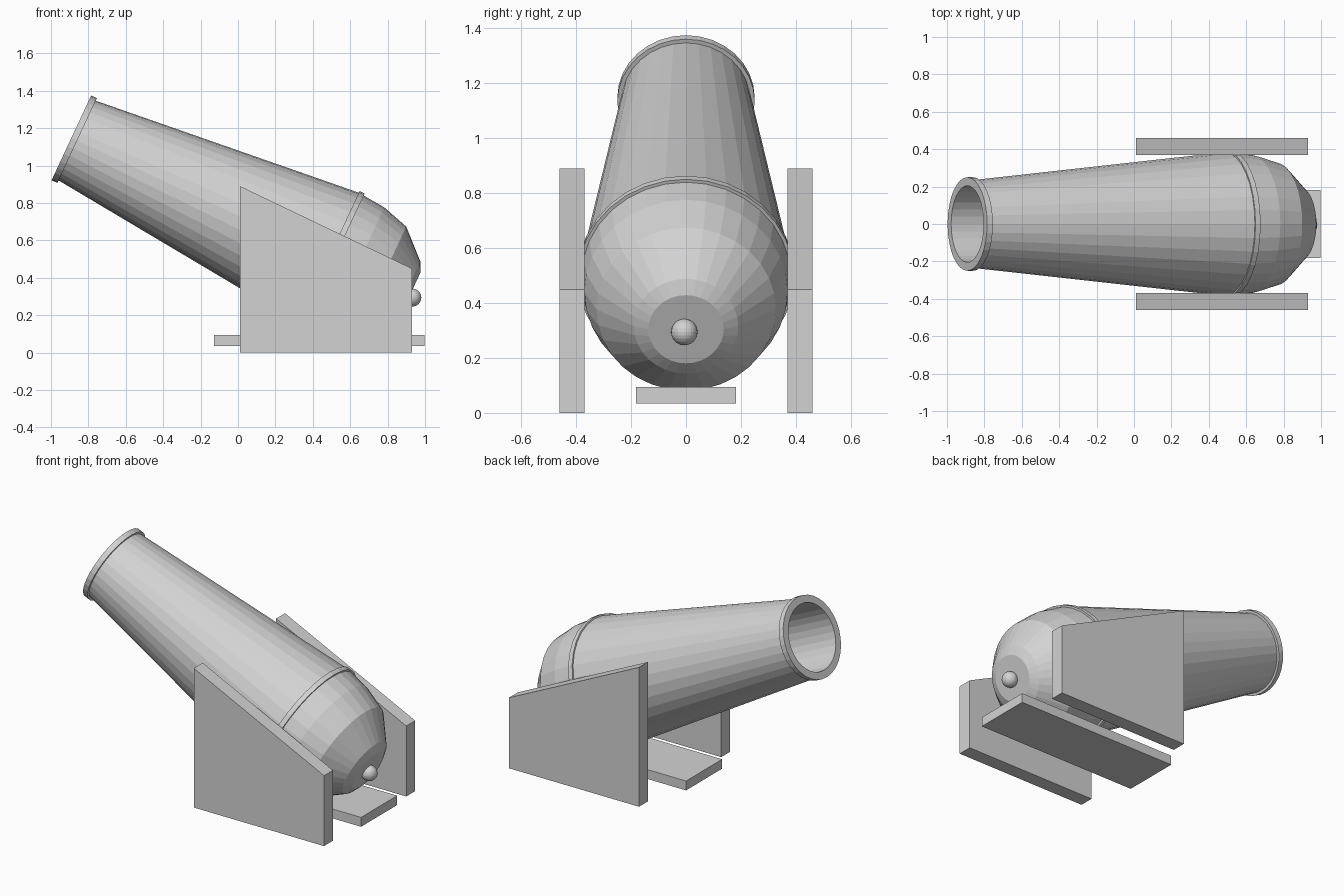
import bpy, bmesh, math
from mathutils import Matrix, Vector

cube = bpy.data.objects.get("Cube")
if cube:
    bpy.data.objects.remove(cube)

grey = bpy.data.materials.new("plain_grey")
grey.use_nodes = True
grey.diffuse_color = (0.65, 0.65, 0.65, 1)
grey.node_tree.nodes["Principled BSDF"].inputs["Base Color"].default_value = (0.65, 0.65, 0.65, 1)


def add_object(name, bm):
    bmesh.ops.recalc_face_normals(bm, faces=bm.faces)
    mesh = bpy.data.meshes.new(name)
    bm.to_mesh(mesh)
    bm.free()
    mesh.materials.append(grey)
    obj = bpy.data.objects.new(name, mesh)
    bpy.context.collection.objects.link(obj)
    return obj


def slab(name, outline, y0, y1):
    """Extrude an x-z outline from y0 to y1."""
    bm = bmesh.new()
    face = bm.faces.new([bm.verts.new((x, y0, z)) for x, z in outline])
    ext = bmesh.ops.extrude_face_region(bm, geom=[face])
    verts = [v for v in ext["geom"] if isinstance(v, bmesh.types.BMVert)]
    bmesh.ops.translate(bm, verts=verts, vec=(0, y1 - y0, 0))
    return add_object(name, bm)


def lathe(name, profile, sides=32):
    """Spin a (distance, radius) profile about the local z axis; ends on the axis close."""
    bm = bmesh.new()
    verts = [bm.verts.new((r, 0, s)) for s, r in profile]
    edges = [bm.edges.new(pair) for pair in zip(verts, verts[1:])]
    bmesh.ops.spin(bm, geom=verts + edges, cent=(0, 0, 0), axis=(0, 0, 1),
                   angle=math.tau, steps=sides)
    bmesh.ops.remove_doubles(bm, verts=bm.verts, dist=0.0005)
    return add_object(name, bm)


# Tilted barrel with muzzle rim, breech band, rounded breech and hollow bore
barrel = lathe("barrel", [
    (1.40, 0), (1.40, 0.205), (0, 0.205),
    (0, 0.25), (0.034, 0.25), (0.034, 0.235),
    (1.517, 0.384), (1.517, 0.393), (1.547, 0.393), (1.547, 0.381),
    (1.674, 0.37), (1.823, 0.327), (1.97, 0.19), (1.996, 0.137), (1.996, 0)])
barrel.matrix_world = (Matrix.Translation((-0.891, 0, 1.148))
                       @ Matrix.Rotation(math.radians(90 + 25), 4, "Y"))

# Fuse knob at the breech
bm = bmesh.new()
bmesh.ops.create_uvsphere(bm, u_segments=24, v_segments=12, radius=0.048,
                          matrix=Matrix.Translation(Vector((0.932, -0.006, 0.294))))
add_object("fuse_knob", bm)

# Carriage side walls
wall = [(0.01, 0), (0.93, 0), (0.93, 0.45), (0.01, 0.89)]
for name, side in (("left_of_barrel_wall", 1), ("right_of_barrel_wall", -1)):
    slab(name, wall, side * 0.37, side * 0.46)

# Carriage floor plank
slab("floor_plank", [(-0.128, 0.035), (0.997, 0.035), (0.997, 0.095), (-0.128, 0.095)], -0.182, 0.182)
